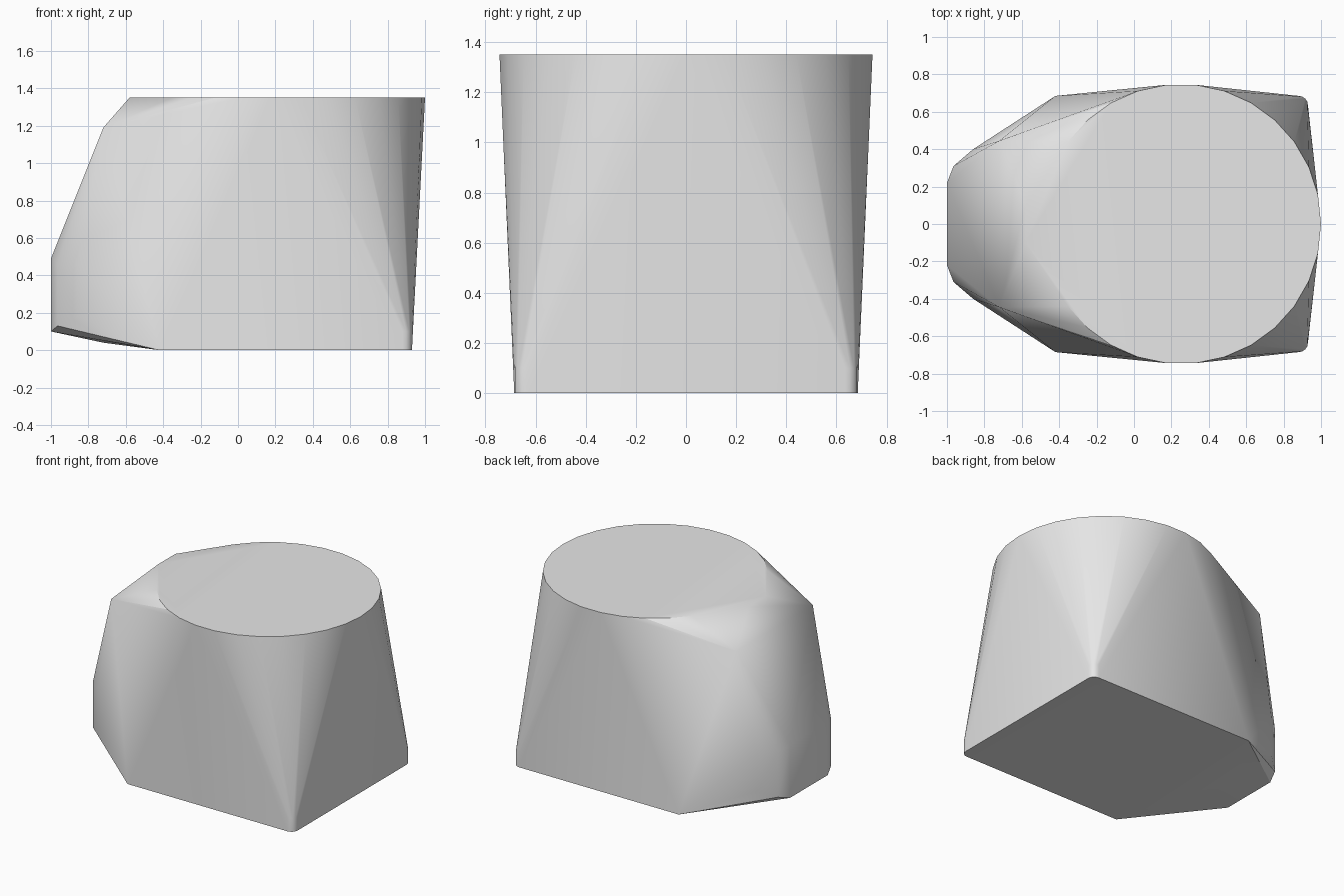
import bpy
import bmesh
from math import cos, sin, pi, radians

cube = bpy.data.objects.get("Cube")
if cube:
    bpy.data.objects.remove(cube, do_unlink=True)

HEIGHT = 1.35
RIM_X, RIM_R, RIM_SIDES = 0.252, 0.748, 30
CORNER_X, CORNER_Y, CORNER_R = 0.93, 0.685, 0.05

grey = bpy.data.materials.new("light grey")
grey.use_nodes = True
grey.diffuse_color = (0.8, 0.8, 0.8, 1)
grey.node_tree.nodes["Principled BSDF"].inputs["Base Color"].default_value = grey.diffuse_color

# Round top rim
points = []
for i in range(RIM_SIDES):
    a = 2 * pi * i / RIM_SIDES
    points.append((RIM_X + RIM_R * cos(a), RIM_R * sin(a), HEIGHT))

# Points on one side, mirrored across y
half = []
# Rounded, briefly vertical base corner
for i in range(5):
    a = pi / 2 * i / 4
    x = CORNER_X - CORNER_R * (1 - cos(a))
    y = CORNER_Y - CORNER_R * (1 - sin(a))
    half += [(x, y, 0), (x, y, 0.1)]
# Base edge and sloping underside of the nose
half += [(-0.42, 0.685, 0), (-0.72, 0.2, 0.04)]
# Nose, with its stepped vertical edges
for x, y, low, high in [(-1, 0.22, 0.1, 0.49), (-0.965, 0.31, 0.13, 0.46), (-0.86, 0.4, 0.18, 0.46)]:
    half += [(x, y, low), (x, y, high)]
# Brow above the nose
half += [(-0.72, 0.445, 1.19), (-0.58, 0.1, HEIGHT)]
for x, y, z in half:
    points += [(x, y, z), (x, -y, z)]

# Taut skin around all the profiles
bm = bmesh.new()
for p in points:
    bm.verts.new(p)
hull = bmesh.ops.convex_hull(bm, input=bm.verts[:])
spare = {g for g in hull["geom_interior"] + hull["geom_unused"] if isinstance(g, bmesh.types.BMVert)}
bmesh.ops.delete(bm, geom=list(spare), context="VERTS")
bmesh.ops.dissolve_limit(bm, angle_limit=radians(0.5), verts=bm.verts[:], edges=bm.edges[:])
bmesh.ops.recalc_face_normals(bm, faces=bm.faces[:])

mesh = bpy.data.meshes.new("tapered_body")
bm.to_mesh(mesh)
bm.free()
mesh.materials.append(grey)
body = bpy.data.objects.new("tapered_body", mesh)
bpy.context.collection.objects.link(body)

bpy.ops.object.select_all(action="DESELECT")
body.select_set(True)
bpy.context.view_layer.objects.active = body
bpy.ops.object.shade_smooth_by_angle(angle=radians(30))
